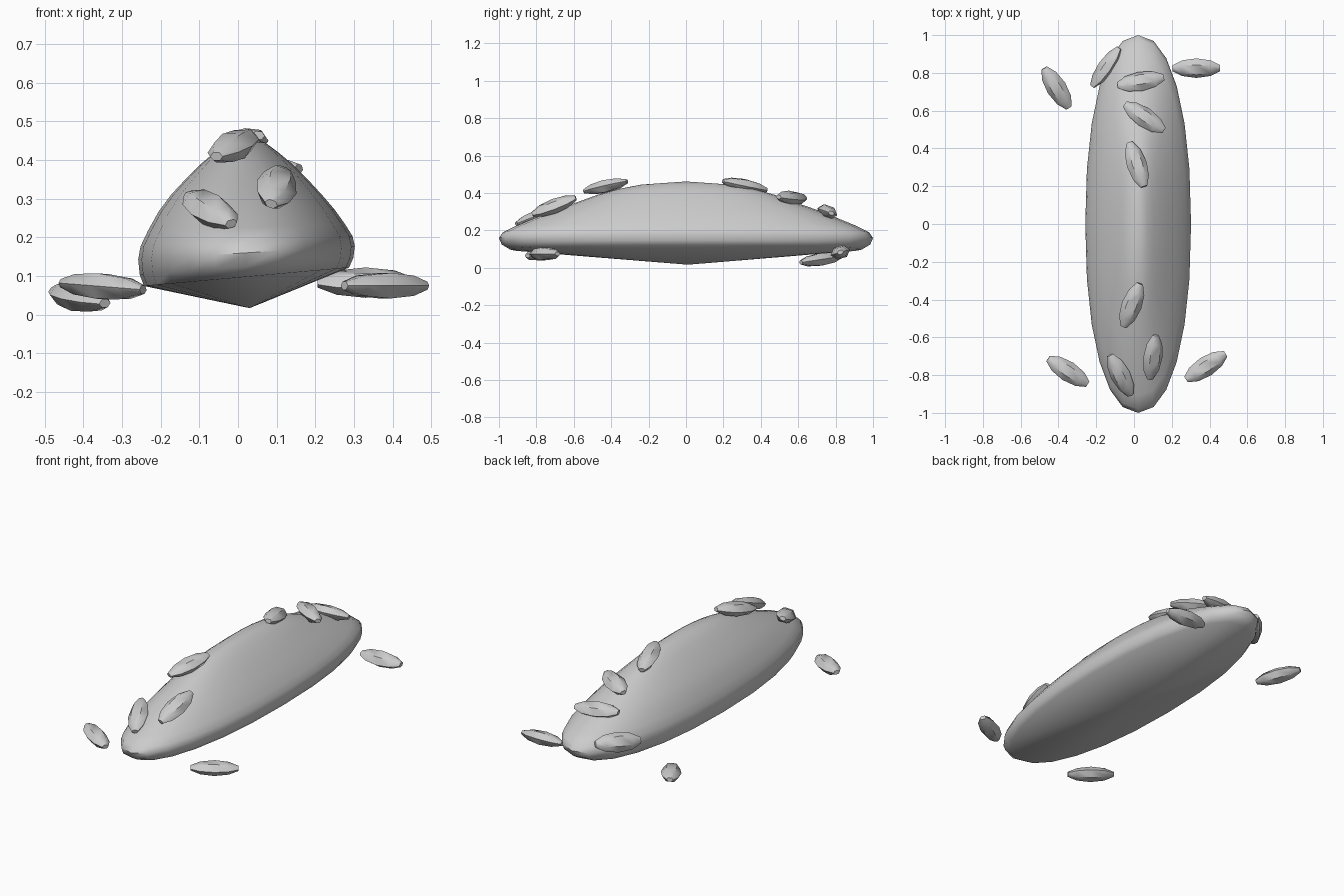
import bpy, bmesh, math
from mathutils import Vector, Matrix

if "Cube" in bpy.data.objects:
    bpy.data.objects.remove(bpy.data.objects["Cube"])


def finish(name, bm, angle):
    bmesh.ops.recalc_face_normals(bm, faces=bm.faces)
    me = bpy.data.meshes.new(name)
    bm.to_mesh(me)
    bm.free()
    ob = bpy.data.objects.new(name, me)
    bpy.context.collection.objects.link(ob)
    bpy.ops.object.select_all(action='DESELECT')
    ob.select_set(True)
    bpy.context.view_layer.objects.active = ob
    bpy.ops.object.shade_smooth_by_angle(angle=math.radians(angle))
    return ob


def skin(bm, rings):
    for a, b in zip(rings, rings[1:]):
        n = len(a)
        for i in range(n):
            j = (i + 1) % n
            bm.faces.new((a[i], a[j], b[j], b[i]))


def fan(bm, ring, tip):
    v = bm.verts.new(tip)
    for i in range(len(ring)):
        bm.faces.new((ring[i], ring[(i + 1) % len(ring)], v))


# Loaf: stacked oval outlines (height, half width, half length), slightly lopsided
LAYERS = [(.098, .265, .94), (.125, .276, .985), (.16, .28, 1.0), (.19, .274, .98),
          (.225, .255, .91), (.27, .227, .80), (.31, .195, .70), (.35, .158, .585),
          (.39, .118, .475), (.42, .082, .37), (.445, .048, .24)]
N = 24
bm = bmesh.new()
rings = []
for z, w, l in LAYERS:
    ring = []
    for i in range(N):
        a = 2 * math.pi * i / N
        c, s = math.cos(a), math.sin(a)
        x = math.copysign(abs(c) ** .91, c) * w
        y = math.copysign(abs(s) ** .91, s) * l
        tilt = .09 * x * max(0, 1 - (z - .098) / .2)
        ring.append(bm.verts.new((x + .022, y, z + tilt)))
    rings.append(ring)
skin(bm, rings)
fan(bm, rings[0], (.03, .01, .017))
fan(bm, rings[-1], (.028, 0, .462))
finish("loaf", bm, 50)

# Seed: six-sided grain with blunt ends
GRAIN = [(-.125, .32), (-.075, .8), (0, 1), (.075, .8), (.125, .32)]


def seed(name, centre, yaw, normal):
    n = Vector(normal).normalized()
    c, s = math.cos(math.radians(yaw)), math.sin(math.radians(yaw))
    d = Vector((c, s, -(n.x * c + n.y * s) / n.z)).normalized()
    m = Matrix((d, n.cross(d), n)).transposed()
    bm = bmesh.new()
    rings = []
    for t, r in GRAIN:
        ring = []
        for k in range(6):
            a = math.pi / 3 * k
            p = Vector((t, .054 * r * math.cos(a), .038 * r * math.sin(a)))
            ring.append(bm.verts.new(Vector(centre) + m @ p))
        rings.append(ring)
    skin(bm, rings)
    bm.faces.new(rings[0])
    bm.faces.new(rings[-1])
    finish(name, bm, 50)


# Seeds on the crust, then loose ones around the loaf
CRUST = [((-.15, .83, .19), 55, (-.7, .45, .5)), ((.035, .755, .30), 10, (0, .35, 1)),
         ((.055, .565, .375), -34, (.1, .2, 1)), ((.015, .315, .44), -72, (.05, .22, 1)),
         ((-.012, -.43, .436), 69, (-.1, -.2, 1)), ((.1, -.705, .33), 83, (.35, -.42, 1)),
         ((-.072, -.80, .272), -63, (-.1, -.4, 1))]
LOOSE = [((-.41, .72, .045), -58, (0, -.15, 1)), ((.33, .825, .083), 0, (0, -.3, 1)),
         ((-.35, -.78, .073), -33, (.08, 0, 1)), ((.38, -.755, .075), 33, (0, 0, 1))]
for i, s in enumerate(CRUST):
    seed(f"crust_seed_{i + 1}", *s)
for i, s in enumerate(LOOSE):
    seed(f"loose_seed_{i + 1}", *s)
